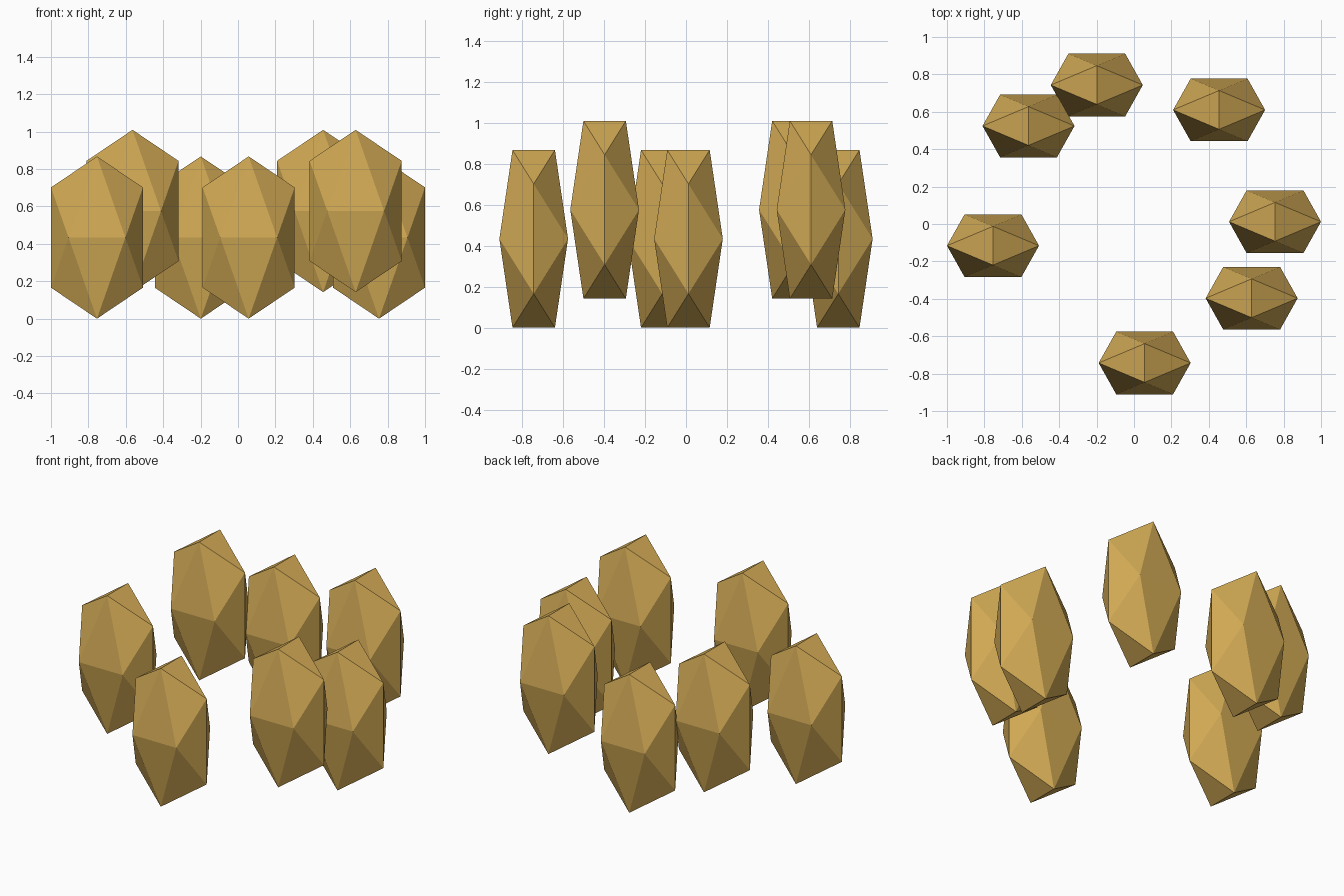
import bpy, bmesh

if "Cube" in bpy.data.objects:
    bpy.data.objects.remove(bpy.data.objects["Cube"])

PHI = (1 + 5 ** 0.5) / 2
UNIT = (0.152, 0.1035, 0.268)   # stretch of the icosahedron on each axis
LOW = UNIT[2] * PHI             # centre height of stones resting on the ground
HIGH = LOW + 0.142              # centre height of the raised stones

gold = bpy.data.materials.new("gold")
gold.diffuse_color = (0.64, 0.40, 0.09, 1)
gold.use_nodes = True
gold.node_tree.nodes["Principled BSDF"].inputs["Base Color"].default_value = gold.diffuse_color

# Shared faceted stone: stretched icosahedron, edges aligned with the axes
bm = bmesh.new()
for a in (-1, 1):
    for b in (-PHI, PHI):
        for p in ((0, a, b), (a, b, 0), (b, 0, a)):
            bm.verts.new([c * u for c, u in zip(p, UNIT)])
bmesh.ops.convex_hull(bm, input=bm.verts)
bmesh.ops.recalc_face_normals(bm, faces=bm.faces)
mesh = bpy.data.meshes.new("faceted_stone")
bm.to_mesh(mesh)
bm.free()
mesh.materials.append(gold)

# Loose ring of seven stones
ring = [(-0.754, -0.116, LOW), (-0.564, 0.524, HIGH), (-0.199, 0.743, LOW),
        (0.455, 0.610, HIGH), (0.754, 0.012, LOW), (0.629, -0.397, HIGH),
        (0.057, -0.743, LOW)]
for i, pos in enumerate(ring, 1):
    stone = bpy.data.objects.new(f"stone_{i}", mesh)
    stone.location = pos
    bpy.context.collection.objects.link(stone)
